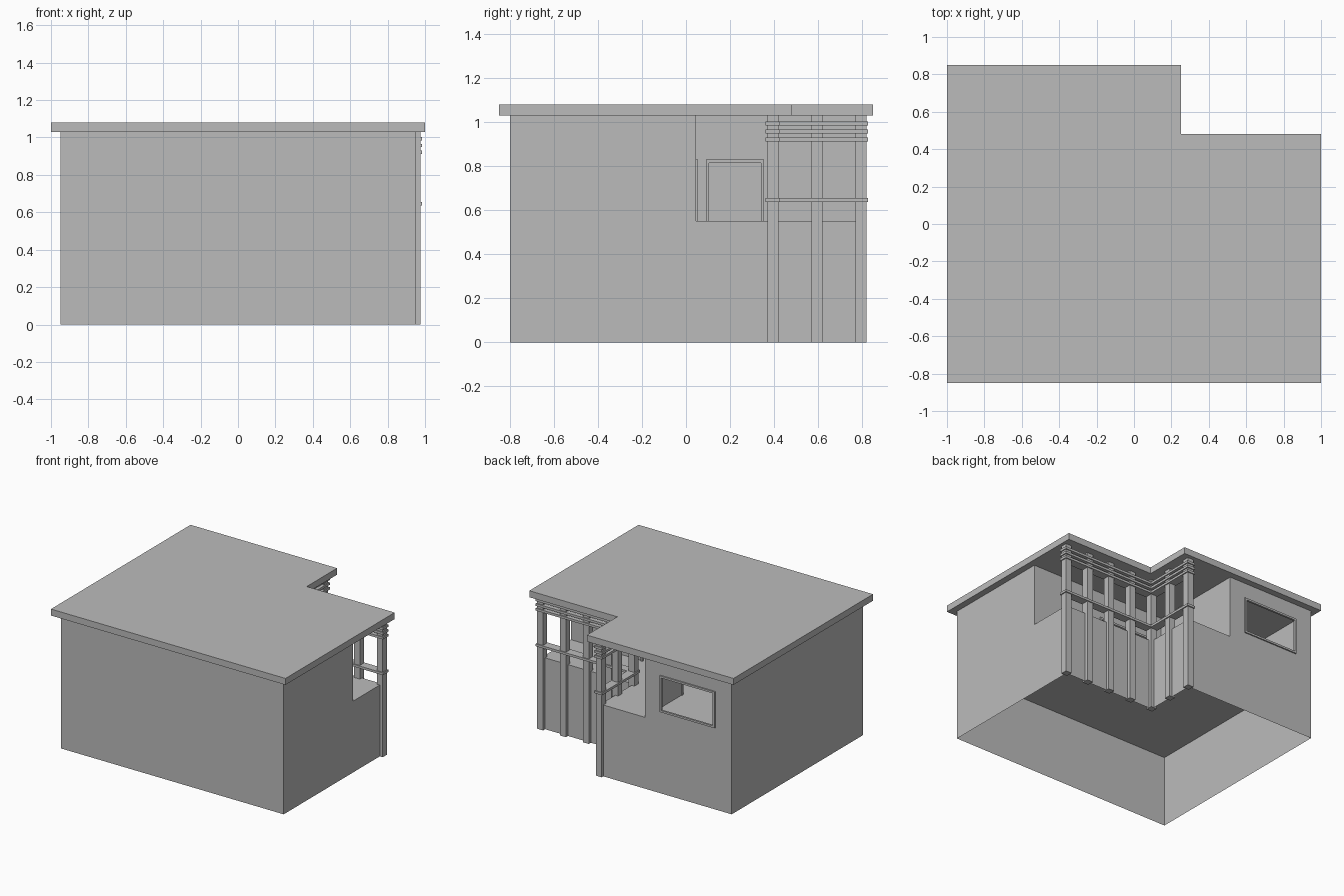
import bpy, bmesh
from mathutils import Vector

if "Cube" in bpy.data.objects:
    bpy.data.objects.remove(bpy.data.objects["Cube"])

mat = bpy.data.materials.new("plain_grey")
mat.diffuse_color = (0.5, 0.5, 0.5, 1)
mat.use_nodes = True
mat.node_tree.nodes["Principled BSDF"].inputs["Base Color"].default_value = mat.diffuse_color

FLOOR, TOP = 0.55, 1.03      # terrace level, underside of roof
FRAME = 0.015                # window frame width


def finish(name, bm):
    bmesh.ops.remove_doubles(bm, verts=bm.verts, dist=1e-5)
    me = bpy.data.meshes.new(name)
    bm.to_mesh(me)
    bm.free()
    me.materials.append(mat)
    ob = bpy.data.objects.new(name, me)
    bpy.context.collection.objects.link(ob)
    return ob


def add_box(bm, lo, hi):
    lo, hi = Vector(lo), Vector(hi)
    verts = bmesh.ops.create_cube(bm, size=1)["verts"]
    for v in verts:
        v.co = Vector((lo[i] + (v.co[i] + 0.5) * (hi[i] - lo[i]) for i in range(3)))


def add_flat(bm, outline, z):
    return bm.faces.new([bm.verts.new((x, y, z)) for x, y in outline])


def add_wall(bm, p, q, z0, z1, hole=None):
    """Thin wall from p to q, outside on the right; hole = (u0, u1, z0, z1)."""
    p, q = Vector(p), Vector(q)
    length = (q - p).length
    us, zs = {0, length}, {z0, z1}
    if hole:
        us |= set(hole[:2])
        zs |= set(hole[2:])
    us, zs = sorted(us), sorted(zs)
    for a, b in zip(us, us[1:]):
        for c, d in zip(zs, zs[1:]):
            if hole and hole[0] <= a < hole[1] and hole[2] <= c < hole[3]:
                continue
            pts = []
            for u, z in ((a, c), (b, c), (b, d), (a, d)):
                w = p + (q - p) * (u / length)
                pts.append(bm.verts.new((w.x, w.y, z)))
            bm.faces.new(pts)


def add_frame(name, p, q, u0, u1, z0, z1, sill):
    """Rectangular frame on the wall p-q; returns the hole to cut in the wall."""
    p, q = Vector(p), Vector(q)
    d = (q - p).normalized()
    n = Vector((d.y, -d.x)) * 0.01
    f = FRAME
    bars = [(u0, u0 + f, z0, z1), (u1 - f, u1, z0, z1), (u0 + f, u1 - f, z1 - f, z1)]
    if sill:
        bars.append((u0 + f, u1 - f, z0, z0 + f))
    bm = bmesh.new()
    for a, b, c, e in bars:
        s, t = p + d * a - n * 0.5, p + d * b + n
        add_box(bm, (min(s.x, t.x), min(s.y, t.y), c), (max(s.x, t.x), max(s.y, t.y), e))
    finish(name, bm)
    return (u0 + f, u1 - f, z0 + f if sill else z0, z1 - f)


# Ground storey: open-bottomed L-shaped shell with terrace floor
lower = [(-0.95, -0.8), (0.95, -0.8), (0.95, 0.395), (0.17, 0.395), (0.17, 0.8), (-0.95, 0.8)]
bm = bmesh.new()
for i, p in enumerate(lower):
    add_wall(bm, p, lower[(i + 1) % 6], 0, FLOOR)
add_flat(bm, lower, FLOOR)
finish("ground_storey", bm)

# Upper storey: set back behind the covered terrace
upper = [(-0.95, -0.8), (0.95, -0.8), (0.95, 0.045), (-0.21, 0.045), (-0.21, 0.8), (-0.95, 0.8)]
holes = {
    2: add_frame("long_terrace_door_frame", upper[2], upper[3], 0.60, 1.10, FLOOR, 0.83, False),
    3: add_frame("side_terrace_door_frame", upper[3], upper[4], 0.045, 0.31, FLOOR, 0.83, False),
    4: add_frame("back_window_frame", upper[4], upper[5], 0.13, 0.60, 0.63, 0.91, True),
}
bm = bmesh.new()
for i, p in enumerate(upper):
    add_wall(bm, p, upper[(i + 1) % 6], FLOOR, TOP, holes.get(i))
finish("upper_storey", bm)

# Flat roof slab with notched corner
roof = [(-1, -0.85), (1, -0.85), (1, 0.48), (0.25, 0.48), (0.25, 0.85), (-1, 0.85)]
bm = bmesh.new()
face = add_flat(bm, roof, TOP)
up = bmesh.ops.extrude_face_region(bm, geom=[face], use_keep_orig=True)["geom"]
bmesh.ops.translate(bm, vec=(0, 0, 0.05), verts=[v for v in up if isinstance(v, bmesh.types.BMVert)])
bmesh.ops.recalc_face_normals(bm, faces=bm.faces)
finish("roof", bm)

# Square posts around the notch
posts = [(0.95 - 0.195 * i, 0.395) for i in range(5)] + [(0.17, 0.595), (0.17, 0.795)]
for x, y in posts:
    bm = bmesh.new()
    add_box(bm, (x - 0.025, y - 0.025, 0), (x + 0.025, y + 0.025, TOP))
    finish("post", bm)

# Handrail and three upper slats, each an L following the posts
w = 0.033
for name, z in (("handrail", 0.637), ("slat", 0.912), ("slat", 0.948), ("slat", 0.985)):
    bm = bmesh.new()
    ell = [(0.17 - w, 0.395 - w), (0.95 + w, 0.395 - w), (0.95 + w, 0.395 + w),
           (0.17 + w, 0.395 + w), (0.17 + w, 0.795 + w), (0.17 - w, 0.795 + w)]
    face = add_flat(bm, ell, z)
    up = bmesh.ops.extrude_face_region(bm, geom=[face], use_keep_orig=True)["geom"]
    bmesh.ops.translate(bm, vec=(0, 0, 0.018), verts=[v for v in up if isinstance(v, bmesh.types.BMVert)])
    bmesh.ops.recalc_face_normals(bm, faces=bm.faces)
    finish(name, bm)
